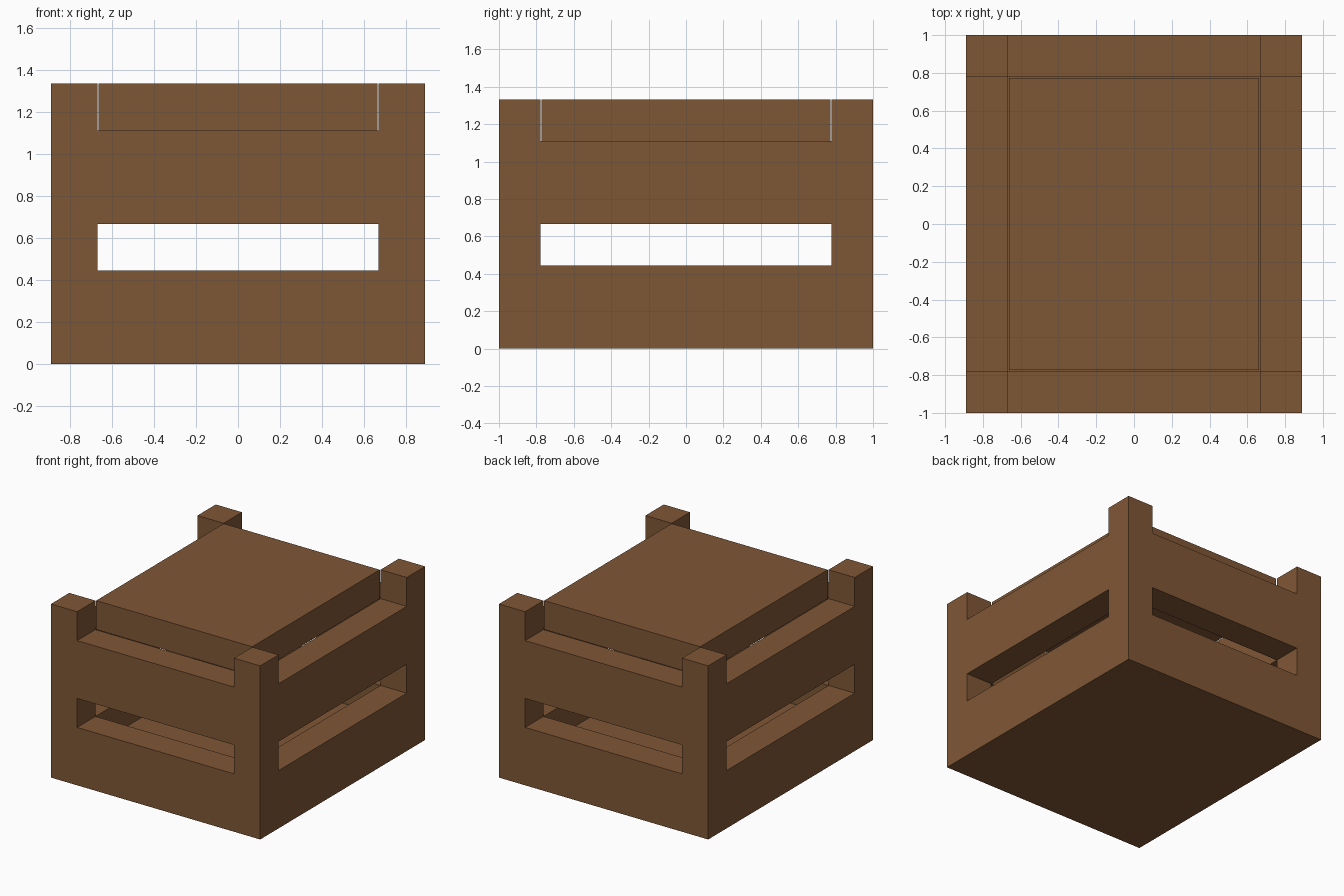
import bpy
import bmesh
from mathutils import Matrix, Vector

cube = bpy.data.objects.get("Cube")
if cube:
    bpy.data.objects.remove(cube, do_unlink=True)

U = 1 / 9  # module all sizes are built from

wood = bpy.data.materials.new("brown_wood")
wood.use_nodes = True
COLOR = (0.213, 0.096, 0.037, 1)
wood.diffuse_color = COLOR
bsdf = next(n for n in wood.node_tree.nodes if n.type == 'BSDF_PRINCIPLED')
bsdf.inputs["Base Color"].default_value = COLOR
bsdf.inputs["Roughness"].default_value = 0.9


def box(name, low, high):
    """Flat-faced box between two corners given in modules."""
    low, high = Vector(low) * U, Vector(high) * U
    size = high - low
    bm = bmesh.new()
    bmesh.ops.create_cube(bm, size=1, matrix=Matrix.Diagonal((*size, 1)))
    mesh = bpy.data.meshes.new(name)
    bm.to_mesh(mesh)
    bm.free()
    mesh.materials.append(wood)
    obj = bpy.data.objects.new(name, mesh)
    obj.location = (low + high) / 2
    bpy.context.collection.objects.link(obj)
    return obj


# Solid floor slab
box("base", (-8, -9, 0), (8, 9, 2))

# Corner posts
for side, sx in (("right", -1), ("left", 1)):
    for end, sy in (("front", -1), ("back", 1)):
        x0, x1 = sorted((6 * sx, 8 * sx))
        y0, y1 = sorted((7 * sy, 9 * sy))
        box(f"{end}_{side}_post", (x0, y0, 2), (x1, y1, 12))

# Lower and upper boards between the posts, leaving a slot all round
for level, z0, z1 in (("lower", 2, 4), ("upper", 6, 10)):
    box(f"{level}_front_board", (-6, -9, z0), (6, -7, z1))
    box(f"{level}_back_board", (-6, 7, z0), (6, 9, z1))
    box(f"{level}_right_board", (-8, -7, z0), (-6, 7, z1))
    box(f"{level}_left_board", (6, -7, z0), (8, 7, z1))

# Lid slab, fitted with slight clearance between the posts
C = 0.035
box("lid", (-6 + C, -7 + C, 10), (6 - C, 7 - C, 12))
